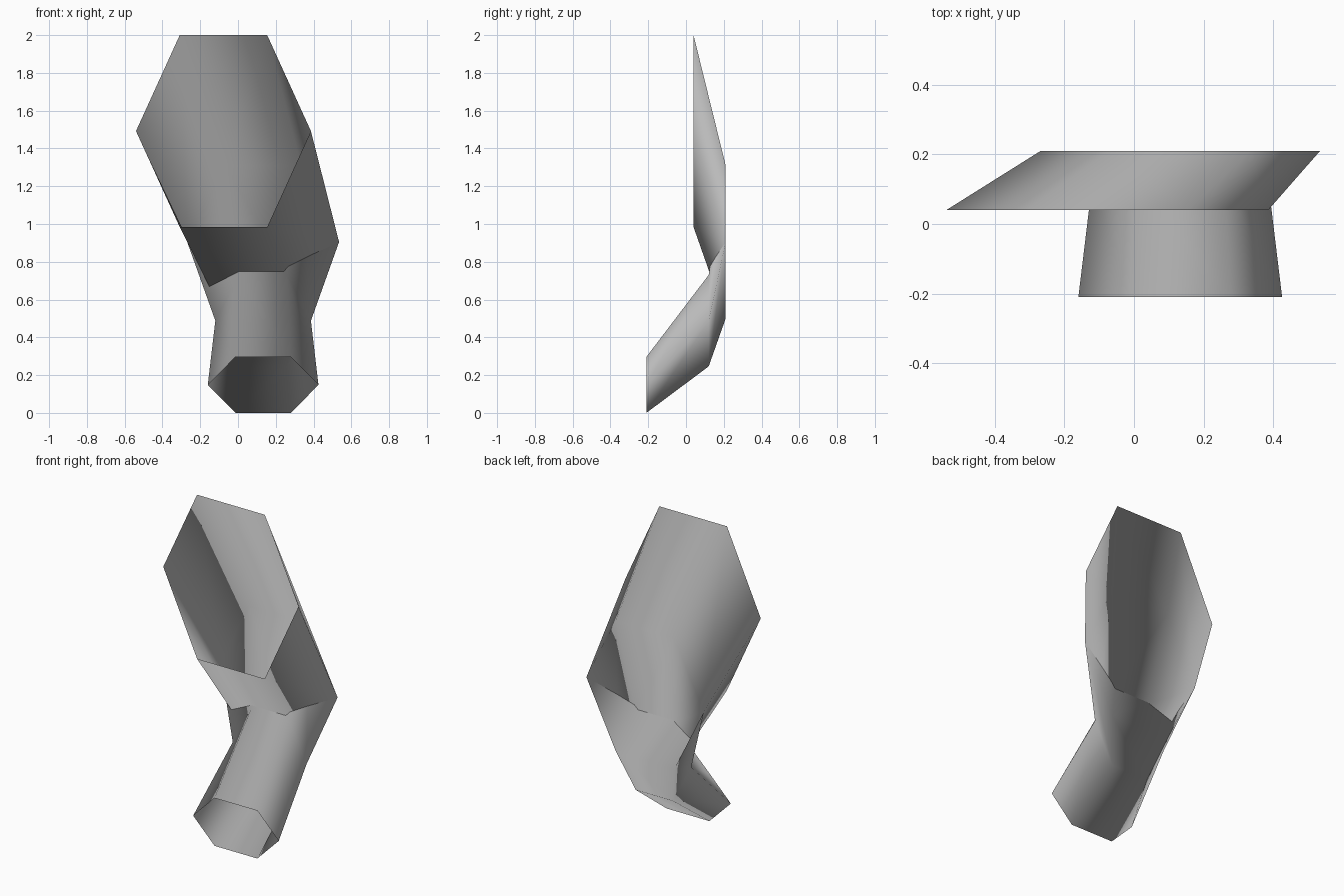
import bpy, bmesh, math
from mathutils import Vector

if "Cube" in bpy.data.objects:
    bpy.data.objects.remove(bpy.data.objects["Cube"])

# Plain grey surface
grey = bpy.data.materials.new("grey")
grey.diffuse_color = (0.5, 0.5, 0.5, 1)
grey.use_nodes = True
grey.node_tree.nodes["Principled BSDF"].inputs["Base Color"].default_value = grey.diffuse_color

# Six-sided rings: centre x, y, centre z, half width, half height
SIDES = 6
rings = [
    (0.133, -0.21, 0.148, 0.293, 0.148),   # lower mouth
    (0.133, 0.12, 0.488, 0.253, 0.242),    # waist
    (0.133, 0.21, 0.905, 0.402, 0.405),    # bend
    (-0.077, 0.04, 1.492, 0.463, 0.508),   # upper mouth
]
normals = []


def add_ring(bm, cx, y, cz, half_w, half_h):
    verts = []
    for i in range(SIDES):
        a = math.tau * i / SIDES
        z = cz + half_h * math.sin(a) / math.sin(math.pi / 3)
        verts.append(bm.verts.new((cx + half_w * math.cos(a), y, z)))
        # Shading points straight out from the ring centre
        normals.append(Vector((math.cos(a), -0.01, math.sin(a))).normalized())
    return verts


# Open folded tube skinned through the rings, every wall facing outward
bm = bmesh.new()
loops = [add_ring(bm, *r) for r in rings]
for k in range(len(loops) - 1):
    low, high = loops[k], loops[k + 1]
    if rings[k + 1][1] < rings[k][1]:
        low, high = high, low
    for i in range(SIDES):
        j = (i + 1) % SIDES
        bm.faces.new((low[i], high[i], high[j], low[j]))
for f in bm.faces:
    f.smooth = True

mesh = bpy.data.meshes.new("bent_tube")
bm.to_mesh(mesh)
bm.free()
mesh.materials.append(grey)
mesh.normals_split_custom_set_from_vertices(normals)
tube = bpy.data.objects.new("bent_tube", mesh)
bpy.context.collection.objects.link(tube)
